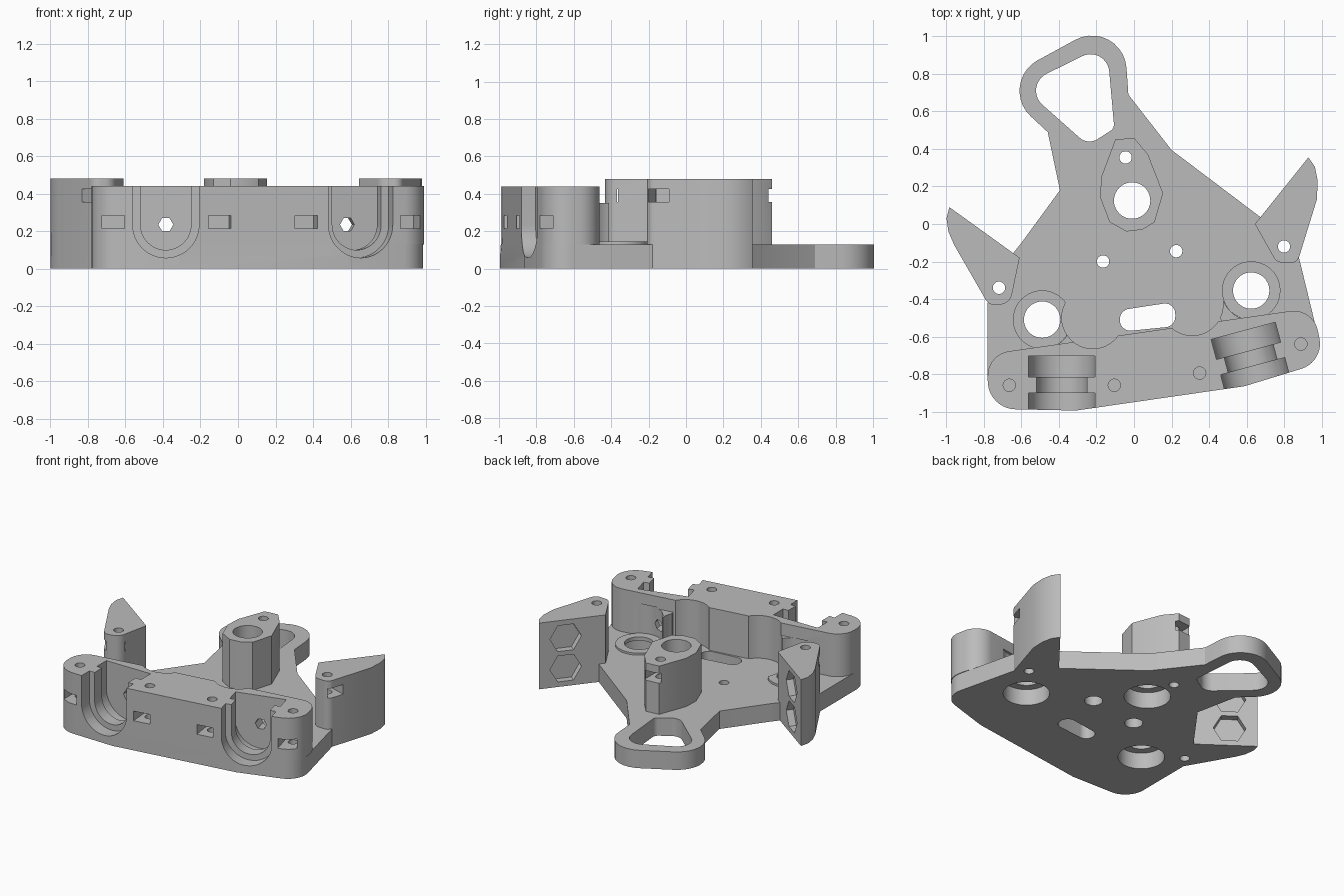
import bpy, bmesh, math
from mathutils import Vector, Matrix

if "Cube" in bpy.data.objects:
    bpy.data.objects.remove(bpy.data.objects["Cube"], do_unlink=True)

grey = bpy.data.materials.new("plain grey")
grey.use_nodes = True
grey.diffuse_color = (0.5, 0.5, 0.5, 1)
grey.node_tree.nodes["Principled BSDF"].inputs["Base Color"].default_value = (0.5, 0.5, 0.5, 1)


def rounded(corners, steps=10):
    """Polygon outline; a third value on a corner is its fillet radius."""
    out = []
    for i, c in enumerate(corners):
        p = Vector(c[:2])
        if len(c) < 3:
            out.append(p)
            continue
        a = (Vector(corners[i - 1][:2]) - p).normalized()
        b = (Vector(corners[(i + 1) % len(corners)][:2]) - p).normalized()
        half = a.angle(b) / 2
        centre = p + (a + b).normalized() * c[2] / math.sin(half)
        start = p + a * c[2] / math.tan(half) - centre
        end = p + b * c[2] / math.tan(half) - centre
        sweep = math.atan2(start.x * end.y - start.y * end.x, start.dot(end))
        for k in range(steps + 1):
            out.append(centre + Matrix.Rotation(sweep * k / steps, 2) @ start)
    return out


def circle(x, y, r, n=40):
    return [(x + r * math.cos(math.tau * k / n), y + r * math.sin(math.tau * k / n)) for k in range(n)]


def prism(name, outline, low, high, place=None):
    """Extrude a flat outline from low to high."""
    bm = bmesh.new()
    face = bm.faces.new([bm.verts.new((p[0], p[1], low)) for p in outline])
    top = bmesh.ops.extrude_face_region(bm, geom=[face])["geom"]
    bmesh.ops.translate(bm, vec=(0, 0, high - low), verts=[g for g in top if isinstance(g, bmesh.types.BMVert)])
    if place:
        bm.transform(place)
    bmesh.ops.recalc_face_normals(bm, faces=bm.faces)
    mesh = bpy.data.meshes.new(name)
    bm.to_mesh(mesh)
    bm.free()
    mesh.materials.append(grey)
    obj = bpy.data.objects.new(name, mesh)
    bpy.context.collection.objects.link(obj)
    return obj


def cut(parts, outline, low, high, place=None):
    """Subtract a prism from each part."""
    cutter = prism("cutter", outline, low, high, place)
    for part in parts:
        mod = part.modifiers.new("cut", 'BOOLEAN')
        mod.operation, mod.solver, mod.object = 'DIFFERENCE', 'EXACT', cutter
        bpy.context.view_layer.objects.active = part
        bpy.ops.object.modifier_apply(modifier=mod.name)
    bpy.data.objects.remove(cutter, do_unlink=True)


def turned(x, y, z, degrees):
    return Matrix.Translation((x, y, z)) @ Matrix.Rotation(math.radians(degrees), 4, 'Z')


def facing(x, y, z, degrees):
    """Frame whose extrusion runs level, toward -y before turning."""
    return turned(x, y, z, degrees) @ Matrix.Rotation(math.pi / 2, 4, 'X')


def nut_slot(part, x, y, z, degrees):
    box = [(-0.06, -0.035), (0.06, -0.035), (0.06, 0.035), (-0.06, 0.035)]
    cut([part], box, -0.05, 0.3, facing(x, y, z, degrees))


# Base plate with the handle loop
FLOOR, WALL, TALL = 0.13, 0.44, 0.48
base = prism("base_plate", rounded([
    (-0.78, -0.985, 0.15), (-0.31, -0.995), (0.59, -0.865), (1.015, -0.735, 0.14),
    (0.88, -0.18), (0.80, -0.10), (0.67, 0.04), (0.2, 0.395), (-0.03, 0.69),
    (-0.06, 1.12, 0.185), (-0.74, 0.75, 0.185), (-0.46, 0.49), (-0.395, 0.18),
    (-0.6, -0.1), (-0.64, -0.15), (-0.70, -0.28), (-0.78, -0.42)]), 0, FLOOR)
cut([base], rounded([(-0.60, 0.735, 0.1), (-0.145, 0.96, 0.1), (-0.105, 0.51, 0.04),
                     (-0.245, 0.42, 0.08)]), -0.1, 0.3)
cut([base], rounded([(-0.075, -0.46, 0.055), (-0.075, -0.575, 0.055),
                     (0.22, -0.545, 0.055), (0.22, -0.415, 0.055)]), -0.1, 0.3)
for x, y in ((-0.165, -0.2), (0.225, -0.145)):
    cut([base], circle(x, y, 0.033, 24), -0.1, 0.3)
    cut([base], circle(x, y, 0.06, 24), -0.1, 0.08)

# Front wall
wall = prism("front_wall", rounded([
    (-0.78, -0.985, 0.15), (-0.31, -0.995), (0.59, -0.865), (1.015, -0.735, 0.14),
    (0.955, -0.447, 0.13), (-0.78, -0.695, 0.13)]), FLOOR, WALL)

# Bearing rims and the lugs between them and the wheel pockets
AXES = ((-0.385, -0.705, 0), (0.5825, -0.57, 15))
BEARINGS = ((-0.49, -0.51), (0.625, -0.355))
WHEELS = ((-0.22, -0.5), (0.31, -0.43))
lugs = []
for side, axis, bearing, wheel in zip(("right", "left"), AXES, BEARINGS, WHEELS):
    rim = prism(side + "_bearing_rim", circle(*bearing, 0.156), FLOOR, 0.145)
    lug = prism(side + "_lug", [(-0.1, 0.04), (0.1, 0.04), (0.1, 0.18), (-0.1, 0.18)],
                FLOOR, 0.35, turned(axis[0], axis[1], 0, axis[2]))
    cut([wall, lug], circle(*bearing, 0.157), 0.12, 0.35 if side == "right" else 0.36)
    cut([wall, rim, lug], circle(*wheel, 0.165), 0.1, 0.6)
    cut([base, rim], circle(*bearing, 0.097), -0.1, 0.3)
    cut([base], circle(*bearing, 0.153), -0.1, 0.118)
    lugs.append((rim, lug))

# Grooved saddles open to the top and front, with a hex hole behind
for (x, y, turn), (rim, lug) in zip(AXES, lugs):
    for radius, near, far in ((0.135, 0.0, 0.4), (0.177, 0.0, 0.11), (0.177, 0.195, 0.4)):
        arc = [(radius * math.cos(a), radius * math.sin(a))
               for a in (math.pi + math.pi * k / 24 for k in range(25))]
        cut([base, wall], arc + [(radius, 0.4), (-radius, 0.4)], near, far, facing(x, y, 0.235, turn))
    cut([wall, lug], circle(0, 0, 0.04, 6), -0.3, 0.05, facing(x, y, 0.235, turn))

# Screw holes and nut slots in the wall
for x, y, turn in ((-0.665, -0.86, 0), (-0.105, -0.86, 4), (0.35, -0.795, 8), (0.89, -0.64, 15)):
    cut([wall], circle(x, y, 0.033, 24), 0.17, 0.6)
    nut_slot(wall, x, y, 0.25, turn)

# Side wings with hex pockets on the inner faces
right_wing = prism("right_wing", rounded([
    (-0.985, 0.09), (-1.0, 0.03), (-0.99, -0.04), (-0.96, -0.11),
    (-0.77, -0.44, 0.06), (-0.66, -0.42, 0.07), (-0.61, -0.18)]), 0, TALL)
left_wing = prism("left_wing", rounded([
    (0.93, 0.355), (0.965, 0.305), (0.98, 0.23), (0.975, 0.13),
    (0.87, -0.21, 0.05), (0.76, -0.205, 0.06), (0.645, 0.0)]), 0, TALL)
for wing, (hx, hy), (x, y), inward, outward in (
        (right_wing, (-0.72, -0.34), (-0.835, -0.018), -35.8, -60),
        (left_wing, (0.80, -0.12), (0.816, 0.213), 51.5, 73)):
    cut([wing, base], circle(hx, hy, 0.033, 24), -0.1, 0.6)
    nut_slot(wing, hx, hy, 0.39, outward)
    for z in (0.13, 0.35):
        cut([wing], circle(0, 0, 0.108, 6), -0.05, 0.05, facing(x, y, z, inward))

# Faceted bearing tower
tower = prism("bearing_tower", [
    (-0.1, 0.45), (0.0, 0.46), (0.075, 0.37), (0.155, 0.165), (0.11, 0.01), (0.045, -0.03),
    (-0.04, -0.04), (-0.13, 0.01), (-0.18, 0.14), (-0.175, 0.25)][::-1], FLOOR, TALL)
cut([base, tower], circle(-0.01, 0.125, 0.097), -0.1, 0.6)
cut([base], circle(-0.01, 0.125, 0.153), -0.1, 0.118)
cut([base, tower], circle(-0.045, 0.355, 0.033, 24), -0.1, 0.6)
nut_slot(tower, -0.045, 0.355, 0.39, 180)

# Smooth the round surfaces, keep edges crisp
bpy.ops.object.select_all(action='DESELECT')
for part in [base, wall, right_wing, left_wing, tower] + [p for pair in lugs for p in pair]:
    part.select_set(True)
bpy.context.view_layer.objects.active = base
bpy.ops.object.shade_smooth_by_angle(angle=math.radians(25))
